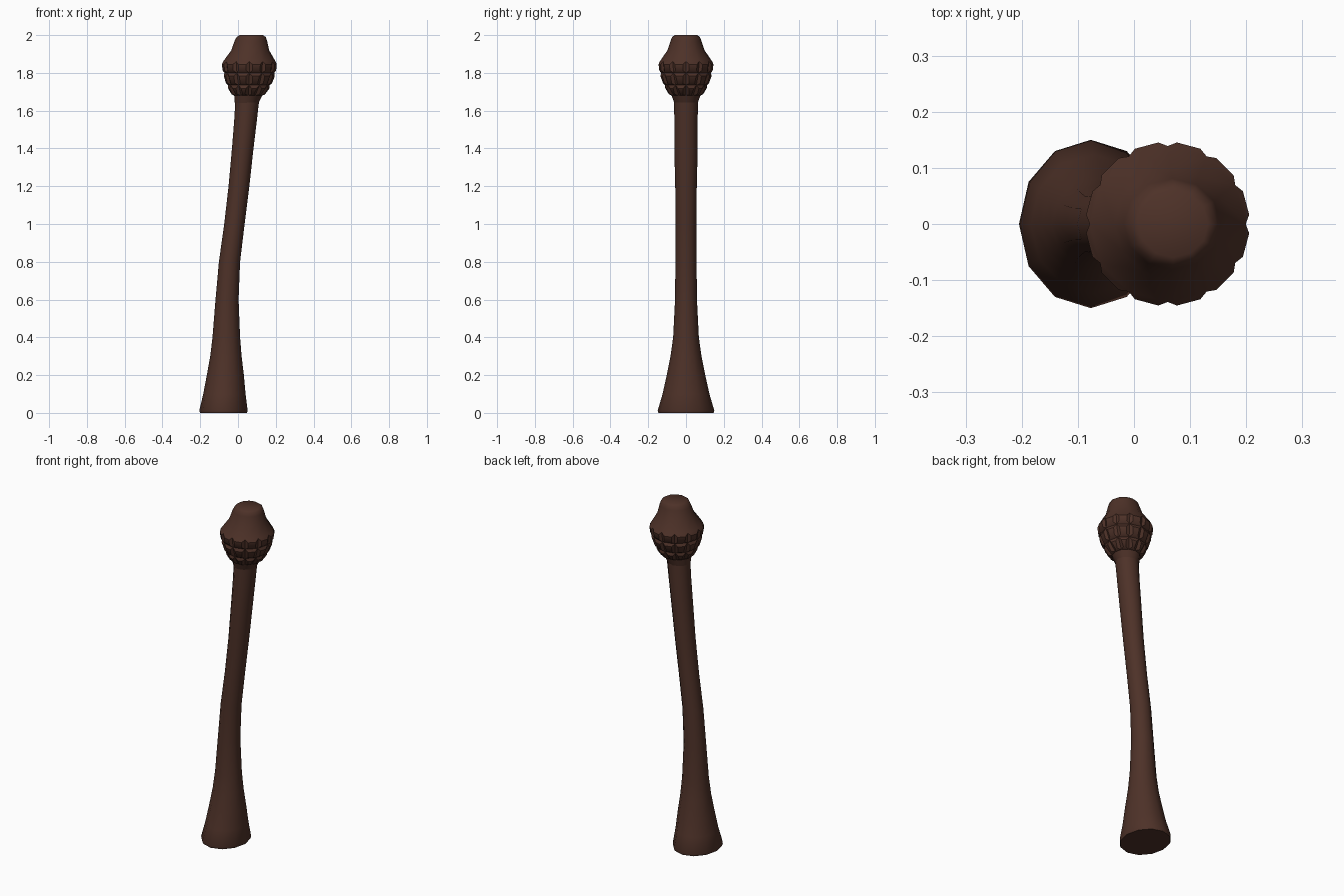
import bpy, bmesh
from math import sin, cos, pi, radians

cube = bpy.data.objects.get("Cube")
if cube:
    bpy.data.objects.remove(cube, do_unlink=True)

SIDES = 12

bark = bpy.data.materials.new("dark_brown_bark")
bark.use_nodes = True
colour = (0.075, 0.031, 0.021, 1)
bark.diffuse_color = colour
bsdf = bark.node_tree.nodes["Principled BSDF"]
bsdf.inputs["Base Color"].default_value = colour
bsdf.inputs["Roughness"].default_value = 0.9


def loft(name, rings, knobbly=None):
    """Skin rings of (z, centre x, x radius, y radius); knobbly = z range of raised scales."""
    bm = bmesh.new()
    loops = []
    for z, cx, rx, ry in rings:
        loops.append([bm.verts.new((cx + rx * cos(2 * pi * i / SIDES),
                                    ry * sin(2 * pi * i / SIDES), z))
                      for i in range(SIDES)])
    for low, high in zip(loops, loops[1:]):
        for i in range(SIDES):
            j = (i + 1) % SIDES
            bm.faces.new((low[i], low[j], high[j], high[i]))
    bm.faces.new(loops[0][::-1])
    bm.faces.new(loops[-1])
    bm.normal_update()
    if knobbly:
        scales = [f for f in bm.faces
                  if len(f.verts) == 4
                  and knobbly[0] < f.calc_center_median().z < knobbly[1]]
        bmesh.ops.inset_individual(bm, faces=scales, thickness=0.02, depth=0.012)
    mesh = bpy.data.meshes.new(name)
    bm.to_mesh(mesh)
    bm.free()
    mesh.materials.append(bark)
    obj = bpy.data.objects.new(name, mesh)
    bpy.context.collection.objects.link(obj)
    bpy.ops.object.select_all(action="DESELECT")
    obj.select_set(True)
    bpy.context.view_layer.objects.active = obj
    bpy.ops.object.shade_smooth_by_angle(angle=radians(40))
    return obj


# Curved trunk, flared at the foot
loft("trunk", [
    (0.00, -0.077, 0.124, 0.146),
    (0.012, -0.077, 0.128, 0.15),
    (0.10, -0.072, 0.112, 0.124),
    (0.20, -0.067, 0.098, 0.102),
    (0.30, -0.064, 0.083, 0.082),
    (0.40, -0.062, 0.073, 0.068),
    (0.60, -0.058, 0.061, 0.058),
    (0.80, -0.045, 0.056, 0.056),
    (1.00, -0.019, 0.054, 0.055),
    (1.20, 0.005, 0.055, 0.057),
    (1.40, 0.025, 0.057, 0.062),
    (1.55, 0.040, 0.060, 0.062),
    (1.69, 0.052, 0.064, 0.063),
])

# Swollen crown with rows of raised scales below the shoulder
loft("crown", [
    (1.64, 0.046, 0.063, 0.062),
    (1.68, 0.054, 0.074, 0.076),
    (1.735, 0.058, 0.110, 0.110),
    (1.80, 0.060, 0.132, 0.132),
    (1.86, 0.060, 0.139, 0.139),
    (1.92, 0.065, 0.100, 0.098),
    (1.97, 0.068, 0.086, 0.081),
    (1.99, 0.070, 0.077, 0.074),
    (2.00, 0.070, 0.062, 0.060),
], knobbly=(1.69, 1.86))
